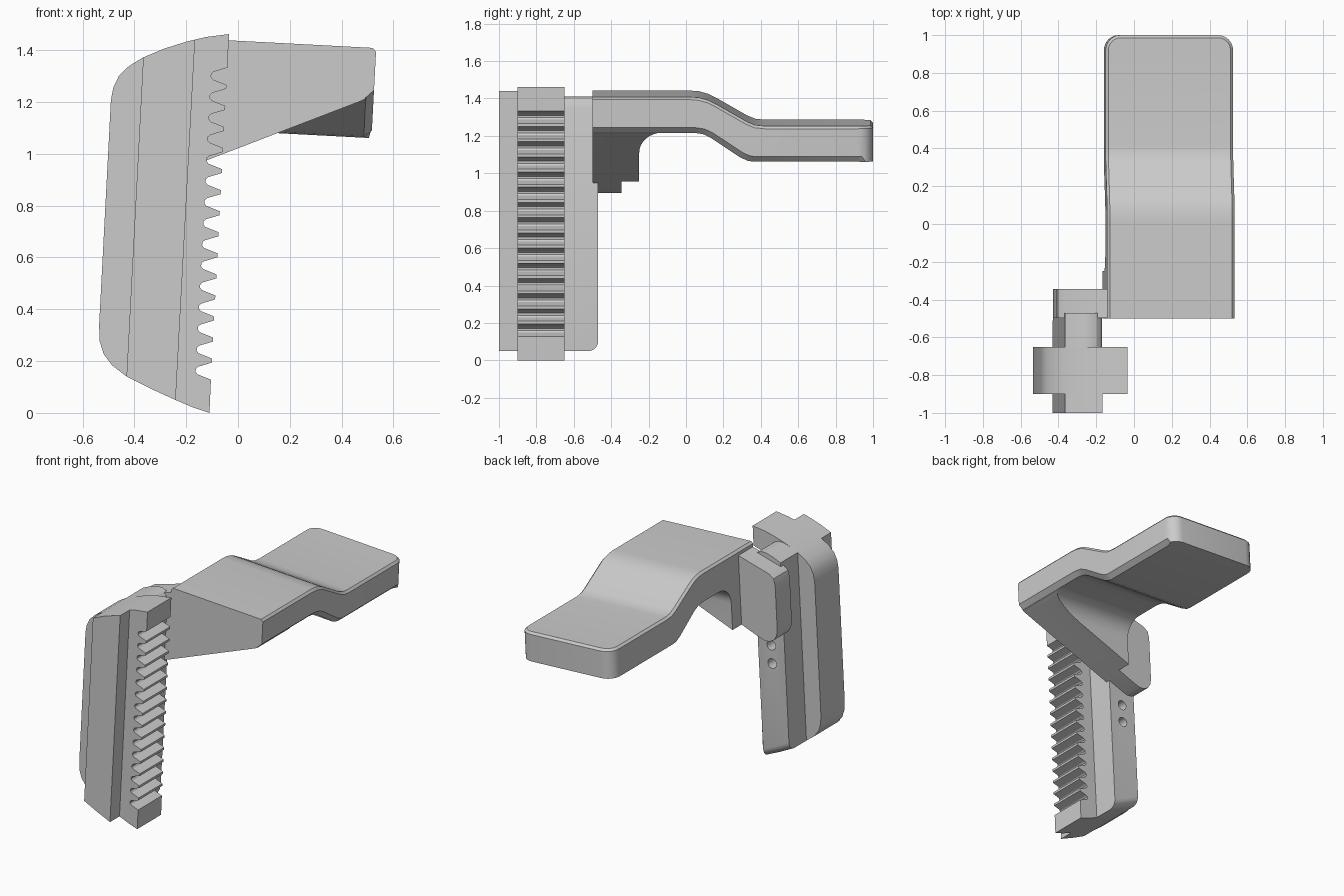
import bpy, bmesh, math
from mathutils import Vector

if "Cube" in bpy.data.objects:
    bpy.data.objects.remove(bpy.data.objects["Cube"])

TILT = math.radians(3)          # everything is modelled upright, then leaned


def prism(name, pts, lo, hi, axis):
    """Extrude a closed profile: axis 'y' takes (x, z), axis 'x' takes (y, z)."""
    bm = bmesh.new()

    def co(p, d):
        return (p[0], d, p[1]) if axis == 'y' else (d, p[0], p[1])
    a = [bm.verts.new(co(p, lo)) for p in pts]
    b = [bm.verts.new(co(p, hi)) for p in pts]
    bm.faces.new(a)
    bm.faces.new(b[::-1])
    n = len(pts)
    for i in range(n):
        bm.faces.new((a[i], b[i], b[(i + 1) % n], a[(i + 1) % n]))
    bmesh.ops.recalc_face_normals(bm, faces=bm.faces)
    me = bpy.data.meshes.new(name)
    bm.to_mesh(me)
    bm.free()
    ob = bpy.data.objects.new(name, me)
    bpy.context.collection.objects.link(ob)
    return ob


def bevel(ob, test, offset, segments):
    """Bevel the edges that pass test(edge, midpoint, normals)."""
    bm = bmesh.new()
    bm.from_mesh(ob.data)
    bm.normal_update()
    es = [e for e in bm.edges if len(e.link_faces) == 2 and
          test(e, (e.verts[0].co + e.verts[1].co) / 2, [f.normal for f in e.link_faces])]
    bmesh.ops.bevel(bm, geom=es, offset=offset, offset_type='OFFSET',
                    segments=segments, profile=0.5, affect='EDGES')
    bm.to_mesh(ob.data)
    bm.free()


def boolean(ob, cutter, op):
    m = ob.modifiers.new(op, 'BOOLEAN')
    m.operation, m.object, m.solver = op, cutter, 'EXACT'
    bpy.context.view_layer.objects.active = ob
    bpy.ops.object.modifier_apply(modifier=m.name)
    bpy.data.objects.remove(cutter)


# Toothed rack: curved back plus 15 tooth gaps on the right side
back = [(-0.11, -0.006), (-0.175, 0.012), (-0.243, 0.037), (-0.34, 0.075), (-0.437, 0.118),
        (-0.495, 0.158), (-0.53, 0.2), (-0.548, 0.25), (-0.553, 0.31), (-0.553, 1.18),
        (-0.546, 1.23), (-0.527, 1.275), (-0.49, 1.315), (-0.437, 1.351), (-0.36, 1.388),
        (-0.275, 1.42), (-0.2, 1.442), (-0.111, 1.458)]
teeth = []
for i in range(15):
    z = 1.294 - i * 0.0814
    teeth += [(-0.111, z + 0.034), (-0.162, z + 0.016), (-0.171, z + 0.008),
              (-0.172, z - 0.004), (-0.164, z - 0.014), (-0.111, z - 0.032)]
prism("toothed_rack", back + teeth, -0.9, -0.65, 'y')

# Guide rail in front of the rack and neck behind it
base = [(-0.243, 0.037), (-0.34, 0.075), (-0.437, 0.118)]
prism("front_rail", base + [(-0.437, 1.351), (-0.36, 1.388), (-0.275, 1.42), (-0.241, 1.43)],
      -1.0, -0.7, 'y')
neck = prism("neck", base + [(-0.437, 1.351), (-0.38, 1.378), (-0.335, 1.394), (-0.30, 1.396),
                             (-0.27, 1.386), (-0.25, 1.368), (-0.241, 1.34)], -0.7, -0.47, 'y')
bevel(neck, lambda e, c, n: c.y > -0.48 and c.z < 0.2 and min(n[0].z, n[1].z) < -0.5, 0.05, 5)
for z in (0.67, 0.79):
    r, cx = 0.032, -0.339
    ring = [(cx + r * math.cos(k * math.tau / 20), z + r * math.sin(k * math.tau / 20))
            for k in range(20)]
    boolean(neck, prism("pin_hole_cutter", ring, -0.58, -0.4, 'y'), 'DIFFERENCE')

# Plate joining the neck to the lever
prism("joining_plate", [(-0.18, 0.964), (-0.217, 0.947), (-0.345, 0.89), (-0.385, 0.876),
                        (-0.42, 0.878), (-0.452, 0.895), (-0.472, 0.925), (-0.48, 0.965),
                        (-0.48, 1.26), (-0.47, 1.30), (-0.44, 1.325), (-0.217, 1.40),
                        (-0.18, 1.41)], -0.498, -0.345, 'y')

# Lever paddle with an S-bend, rounded end corners and chamfered edges
top = [(-0.5, 1.434), (0.02, 1.434), (0.07, 1.43), (0.12, 1.416), (0.16, 1.396),
       (0.33, 1.299), (0.37, 1.283), (0.42, 1.278), (1.0, 1.278)]
bottom = [(1.0, 1.086), (0.36, 1.086), (0.33, 1.091), (0.29, 1.109), (0.13, 1.215),
          (0.09, 1.234), (0.04, 1.241), (-0.5, 1.241)]
lever = prism("lever_paddle", top + bottom, -0.217, 0.459, 'x')
bevel(lever, lambda e, c, n: c.y > 0.99 and abs(e.verts[0].co.z - e.verts[1].co.z) > 0.1, 0.08, 6)
bevel(lever, lambda e, c, n: c.y > -0.49 and max(n[0].z, n[1].z) > 0.5
      and min(abs(n[0].z), abs(n[1].z)) < 0.2, 0.014, 1)
bevel(lever, lambda e, c, n: min(n[0].z, n[1].z) < -0.5 and max(n[0].x, n[1].x) > 0.95, 0.03, 1)

# Sloping support wedge with a concave fillet under the lever
wedge = prism("support_wedge", [(-0.217, 0.947), (0.407, 1.225), (0.428, 1.236),
                                (0.428, 1.30), (-0.217, 1.30)], -0.4995, -0.1, 'y')
arc = [(-0.13 - 0.12 * math.cos(a), 1.121 + 0.12 * math.sin(a))
       for a in [k * math.pi / 16 for k in range(9)]]
boolean(wedge, prism("fillet_cutter", [(-0.6, 0.8), (-0.25, 0.8)] + arc + [(-0.13, 1.28), (-0.6, 1.28)],
                     -0.5, 0.6, 'x'), 'INTERSECT')

# Lean all parts to the right and smooth the rounded areas
for ob in bpy.data.objects:
    ob.rotation_euler.y = TILT
    ob.select_set(True)
    bpy.context.view_layer.objects.active = ob
bpy.ops.object.shade_smooth_by_angle(angle=math.radians(22))
